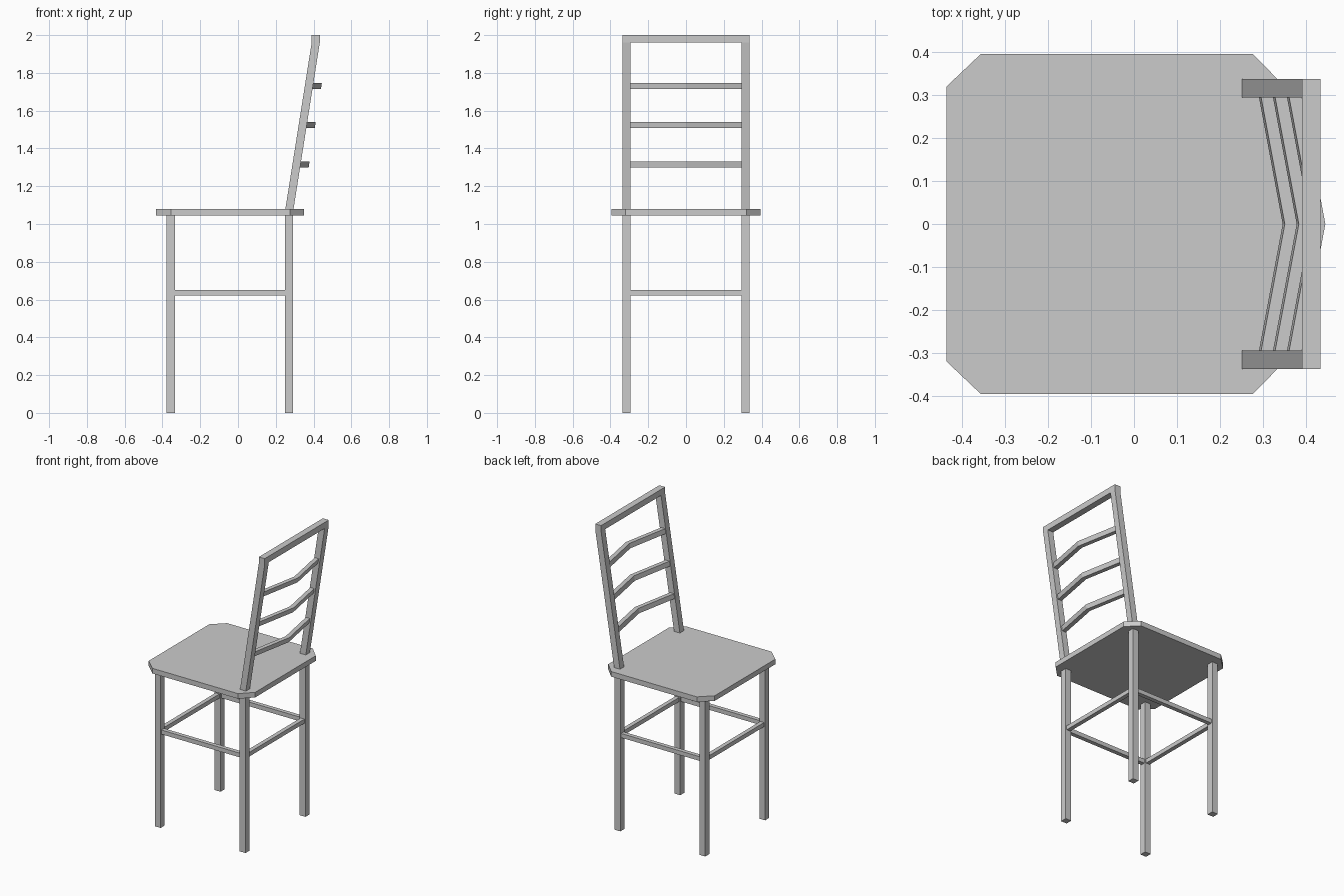
import bpy, bmesh
from mathutils import Vector

if "Cube" in bpy.data.objects:
    bpy.data.objects.remove(bpy.data.objects["Cube"])


def loft(name, sections):
    """Closed solid joining a row of matching cross-section loops."""
    bm = bmesh.new()
    rings = [[bm.verts.new(p) for p in s] for s in sections]
    n = len(rings[0])
    for a, b in zip(rings, rings[1:]):
        for i in range(n):
            j = (i + 1) % n
            bm.faces.new((a[i], a[j], b[j], b[i]))
    bm.faces.new(rings[0])
    bm.faces.new(rings[-1])
    bmesh.ops.recalc_face_normals(bm, faces=bm.faces)
    mesh = bpy.data.meshes.new(name)
    bm.to_mesh(mesh)
    bm.free()
    obj = bpy.data.objects.new(name, mesh)
    bpy.context.collection.objects.link(obj)
    return obj


def rect(x0, x1, y0, y1, z):
    return [(x0, y0, z), (x1, y0, z), (x1, y1, z), (x0, y1, z)]


def box(name, x0, x1, y0, y1, z0, z1):
    return loft(name, [rect(x0, x1, y0, y1, z0), rect(x0, x1, y0, y1, z1)])


Y0, Y1 = 0.294, 0.337            # inner and outer sides of legs and posts
FRONT, BACK = -0.356, 0.27       # leg centres along x
HALF = 0.0215                    # half leg width
SEAT_LOW, SEAT_TOP = 1.046, 1.08

# Seat with clipped corners
outline = [(-0.435, -0.319), (-0.356, -0.394), (0.276, -0.394), (0.35, -0.319),
           (0.35, 0.319), (0.276, 0.394), (-0.356, 0.394), (-0.435, 0.319)]
loft("seat", [[(x, y, z) for x, y in outline] for z in (SEAT_LOW, SEAT_TOP)])

# Legs, side stretchers and leaning back posts, one set per side
R = 0.014
YC = (Y0 + Y1) / 2
for side, s in (("left", 1), ("right", -1)):
    ya, yb = sorted((s * Y0, s * Y1))
    for row, x in (("front", FRONT), ("back", BACK)):
        box(f"{row}_leg_{side}", x - HALF, x + HALF, ya, yb, 0, SEAT_LOW)
    box(f"side_stretcher_{side}", FRONT + HALF, BACK - HALF,
        s * YC - R, s * YC + R, 0.622, 0.65)
    path = [(0.251, SEAT_TOP), (0.39, 1.96), (0.39, 2.0)]
    loft(f"back_post_{side}",
         [rect(x, x + 0.043, ya, yb, z) for x, z in path])

# Cross stretchers between the legs
for row, x in (("front", FRONT), ("back", BACK)):
    box(f"{row}_stretcher", x - R, x + R, -Y0, Y0, 0.622, 0.65)

# Top rail
box("top_rail", 0.39, 0.433, -Y0, Y0, 1.96, 2.0)

# Back slats, bent backwards in the middle
for i in range(3):
    x, z = 0.295 + 0.0325 * i, 1.331 + 0.208 * i
    profile = [(x - 0.005, z - 0.032), (x + 0.024, z - 0.032),
               (x + 0.029, z), (x, z)]
    loft(f"back_slat_{i + 1}",
         [[(px + bend, y, pz) for px, pz in profile]
          for y, bend in ((-Y0, 0), (0, 0.055), (Y0, 0))])
